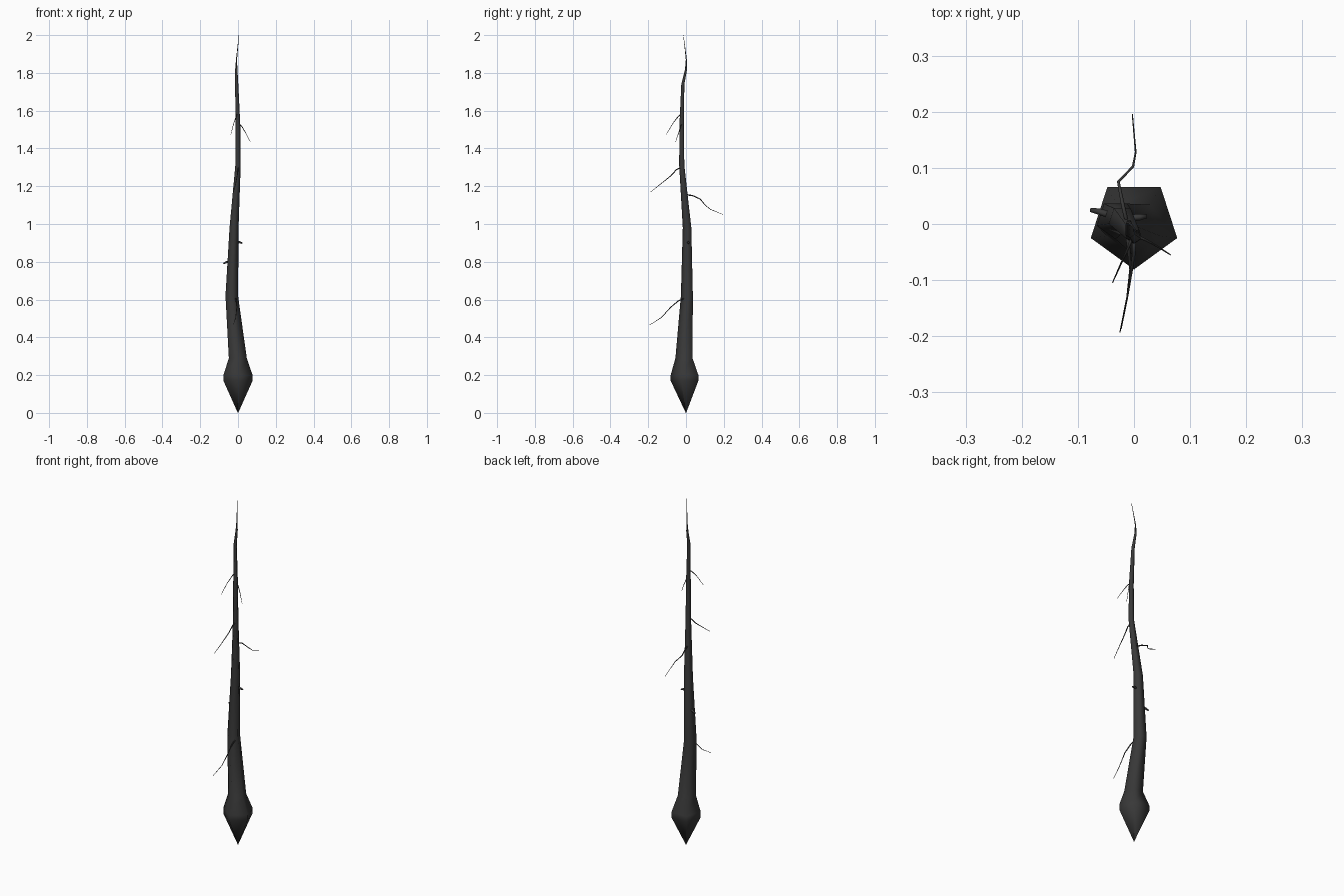
import bpy, bmesh, math
from mathutils import Vector

bark = bpy.data.materials.new("dark_bark")
bark.diffuse_color = (0.04, 0.04, 0.04, 1)


def loft(name, rings, sides=5, follow=False):
    """Skin rings of (x, y, z, radius); follow turns the rings along the path."""
    bm = bmesh.new()
    pts = [Vector(r[:3]) for r in rings]
    loops = []
    for i, (p, r) in enumerate(zip(pts, rings)):
        u, v = Vector((1, 0, 0)), Vector((0, 1, 0))
        if follow:
            t = (pts[min(i + 1, len(pts) - 1)] - pts[max(i - 1, 0)]).normalized()
            u = t.cross(Vector((0, 0, 1))).normalized()
            v = t.cross(u)
        loop = []
        for k in range(sides):
            a = -math.pi / 2 + k * math.tau / sides
            loop.append(bm.verts.new(p + r[3] * (math.cos(a) * u + math.sin(a) * v)))
        loops.append(loop)
    for a, b in zip(loops, loops[1:]):
        for k in range(sides):
            n = (k + 1) % sides
            bm.faces.new((a[k], a[n], b[n], b[k]))
    bm.faces.new(loops[0][::-1])
    bm.faces.new(loops[-1])
    bmesh.ops.remove_doubles(bm, verts=bm.verts, dist=1e-5)
    bmesh.ops.recalc_face_normals(bm, faces=bm.faces)
    for f in bm.faces:
        f.smooth = True
    me = bpy.data.meshes.new(name)
    bm.to_mesh(me)
    bm.free()
    me.materials.append(bark)
    ob = bpy.data.objects.new(name, me)
    bpy.context.collection.objects.link(ob)
    return ob


# Main tapering stem with pointed bulb at the bottom
loft("main_stem", [
    (0, 0, 0, 0.001), (0, 0, 0.17, 0.081), (0, 0, 0.20, 0.081),
    (-0.001, -0.006, 0.29, 0.05), (-0.033, 0.008, 0.62, 0.035),
    (-0.021, 0.008, 0.98, 0.025), (0, -0.021, 1.31, 0.015),
    (0, -0.022, 1.52, 0.013), (-0.007, -0.016, 1.74, 0.009),
    (-0.009, 0.001, 1.82, 0.006), (-0.008, 0.002, 1.87, 0.003),
    (-0.002, -0.005, 1.93, 0.002), (0.005, -0.014, 2.0, 0.001)])

# Fine rootlets: path points, base radius
rootlets = {
    "rootlet_low": ([(-0.012, -0.01, 0.605), (-0.01, -0.04, 0.593), (-0.006, -0.08, 0.56),
                     (-0.012, -0.13, 0.505), (-0.025, -0.193, 0.465)], 0.004),
    "rootlet_high": ([(0, -0.022, 1.3), (0, -0.05, 1.288), (-0.004, -0.08, 1.255),
                      (-0.012, -0.13, 1.215), (-0.023, -0.187, 1.17)], 0.004),
    "rootlet_back": ([(-0.012, 0, 1.155), (-0.02, 0.035, 1.15), (-0.028, 0.075, 1.132),
                      (-0.002, 0.102, 1.1), (0.003, 0.128, 1.078), (-0.003, 0.196, 1.05)], 0.004),
    "twig_left": ([(-0.003, -0.022, 1.585), (-0.01, -0.042, 1.568), (-0.022, -0.068, 1.535),
                   (-0.038, -0.104, 1.475)], 0.003),
    "twig_right": ([(0, -0.02, 1.535), (0.02, -0.028, 1.517), (0.042, -0.04, 1.48),
                    (0.065, -0.055, 1.435)], 0.003),
}
for name, (path, r0) in rootlets.items():
    n = len(path) - 1
    loft(name, [(*p, r0 + (0.001 - r0) * i / n) for i, p in enumerate(path)], 5, True)

# Short knobs on the stem
loft("knob_left", [(-0.035, 0.014, 0.803, 0.007), (-0.062, 0.022, 0.797, 0.006),
                   (-0.077, 0.025, 0.79, 0.004)], 5, True)
loft("knob_right", [(-0.015, 0.01, 0.902, 0.007), (0.01, 0.012, 0.903, 0.006),
                    (0.022, 0.014, 0.898, 0.004)], 5, True)
